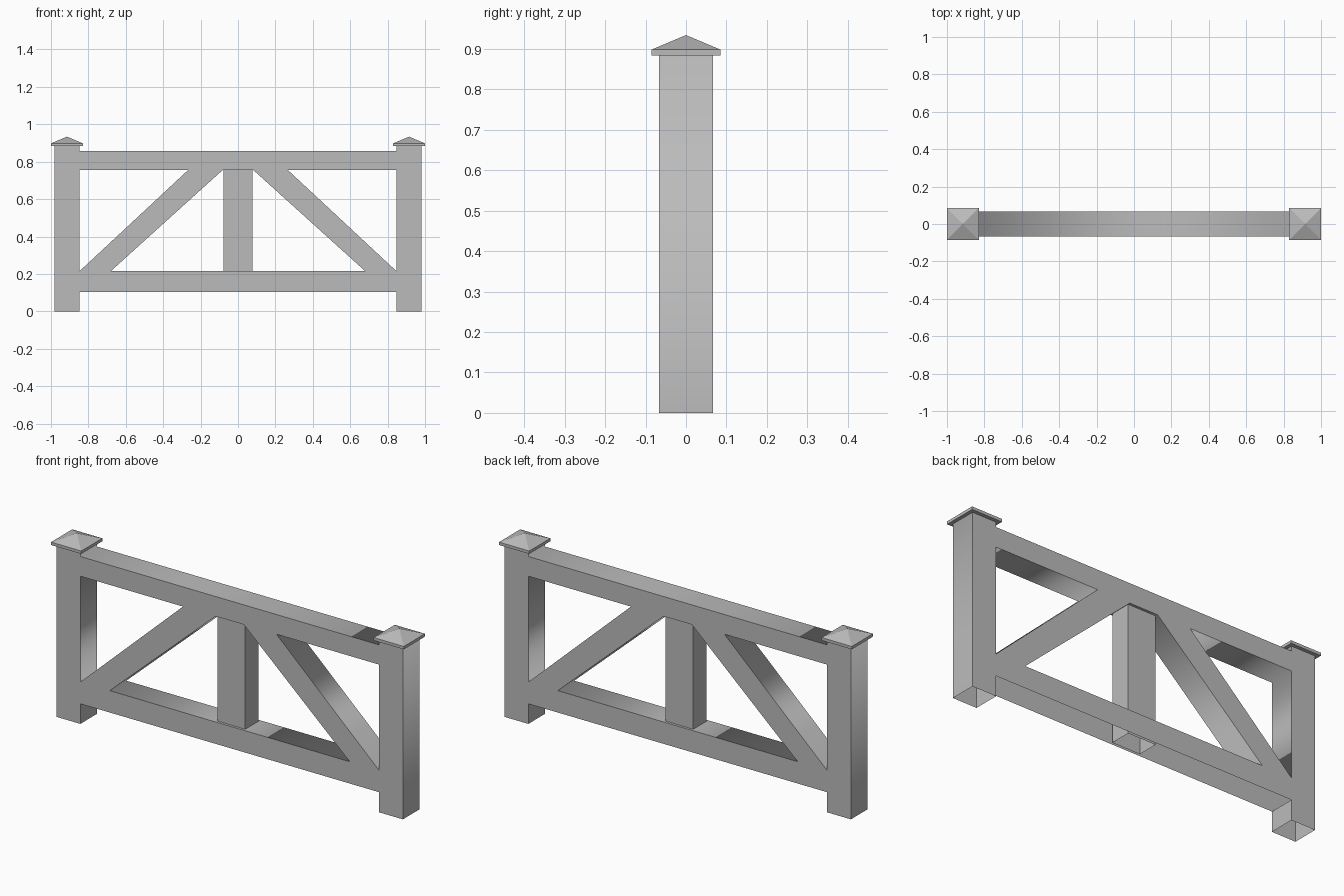
import bpy
import bmesh

if "Cube" in bpy.data.objects:
    bpy.data.objects.remove(bpy.data.objects["Cube"], do_unlink=True)

grey = bpy.data.materials.new("plain grey")
grey.use_nodes = True
COLOUR = (0.5, 0.5, 0.5, 1)
grey.diffuse_color = COLOUR
grey.node_tree.nodes["Principled BSDF"].inputs["Base Color"].default_value = COLOUR

HALF = 0.067                       # half depth of the frame
OUT, INN = 0.982, 0.847            # outer and inner faces of the posts
POST_TOP = 0.883
RAIL_LOW, RAIL_LOW_TOP = 0.103, 0.215
RAIL_HIGH, RAIL_HIGH_TOP = 0.757, 0.858


def mirror(points):
    return [(-x, z) for x, z in reversed(points)]


def drop_open_ends(obj, limit):
    """Remove downward faces below a height, as the timbers are hollow."""
    bm = bmesh.new()
    bm.from_mesh(obj.data)
    bm.normal_update()
    ends = [f for f in bm.faces
            if f.normal.z < -0.9 and f.calc_center_median().z < limit]
    bmesh.ops.delete(bm, geom=ends, context='FACES_ONLY')
    bm.to_mesh(obj.data)
    bm.free()


# Posts, rails and braces: one profile with three openings
half = [(INN, RAIL_LOW), (INN, 0), (OUT, 0), (OUT, POST_TOP),
        (INN, POST_TOP), (INN, RAIL_HIGH_TOP)]
side_gap = [(INN, RAIL_LOW_TOP), (INN, RAIL_HIGH), (0.265, RAIL_HIGH)]
middle = [(0.68, RAIL_LOW_TOP), (0.08, RAIL_HIGH)]
outlines = [half + mirror(half), side_gap, mirror(side_gap),
            middle + mirror(middle)]

curve = bpy.data.curves.new("frame_profile", 'CURVE')
curve.dimensions = '2D'
curve.fill_mode = 'BOTH'
curve.extrude = HALF
for outline in outlines:
    spline = curve.splines.new('POLY')
    spline.points.add(len(outline) - 1)
    for point, (x, z) in zip(spline.points, outline):
        point.co = (x, z, 0, 1)
    spline.use_cyclic_u = True
frame = bpy.data.objects.new("gate_frame", curve)
bpy.context.collection.objects.link(frame)
frame.rotation_euler.x = 1.5707963
bpy.ops.object.select_all(action='DESELECT')
frame.select_set(True)
bpy.context.view_layer.objects.active = frame
bpy.ops.object.convert(target='MESH')
bpy.ops.object.transform_apply(location=False, rotation=True, scale=False)
frame = bpy.context.object
bm = bmesh.new()
bm.from_mesh(frame.data)
bmesh.ops.remove_doubles(bm, verts=bm.verts, dist=0.0005)
bmesh.ops.recalc_face_normals(bm, faces=bm.faces)
bm.to_mesh(frame.data)
bm.free()
frame.data.materials.clear()
frame.data.materials.append(grey)
drop_open_ends(frame, RAIL_LOW + 0.01)

# Centre upright, set slightly behind the frame faces
bpy.ops.mesh.primitive_cube_add(size=1, location=(0, 0, (RAIL_LOW + RAIL_HIGH) / 2))
upright = bpy.context.object
upright.name = "centre_upright"
upright.scale = (0.157, 0.108, RAIL_HIGH - RAIL_LOW)
bpy.ops.object.transform_apply(location=True, rotation=False, scale=True)
upright.data.materials.append(grey)
drop_open_ends(upright, RAIL_LOW + 0.01)

# Post caps: a thin slab rising to a low pyramid
CAP, EAVE, PEAK = 0.0855, 0.898, 0.934
for side, name in ((1, "left"), (-1, "right")):
    bm = bmesh.new()
    rings = []
    for z in (POST_TOP, EAVE):
        rings.append([bm.verts.new((x * CAP, y * CAP, z))
                      for x, y in ((-1, -1), (1, -1), (1, 1), (-1, 1))])
    low, high = rings
    peak = bm.verts.new((0, 0, PEAK))
    bm.faces.new(low[::-1])
    for i in range(4):
        j = (i + 1) % 4
        bm.faces.new((low[i], low[j], high[j], high[i]))
        bm.faces.new((high[i], high[j], peak))
    mesh = bpy.data.meshes.new(name + "_post_cap")
    bm.to_mesh(mesh)
    bm.free()
    mesh.materials.append(grey)
    cap = bpy.data.objects.new(name + "_post_cap", mesh)
    cap.location.x = side * (1 - CAP)
    bpy.context.collection.objects.link(cap)
